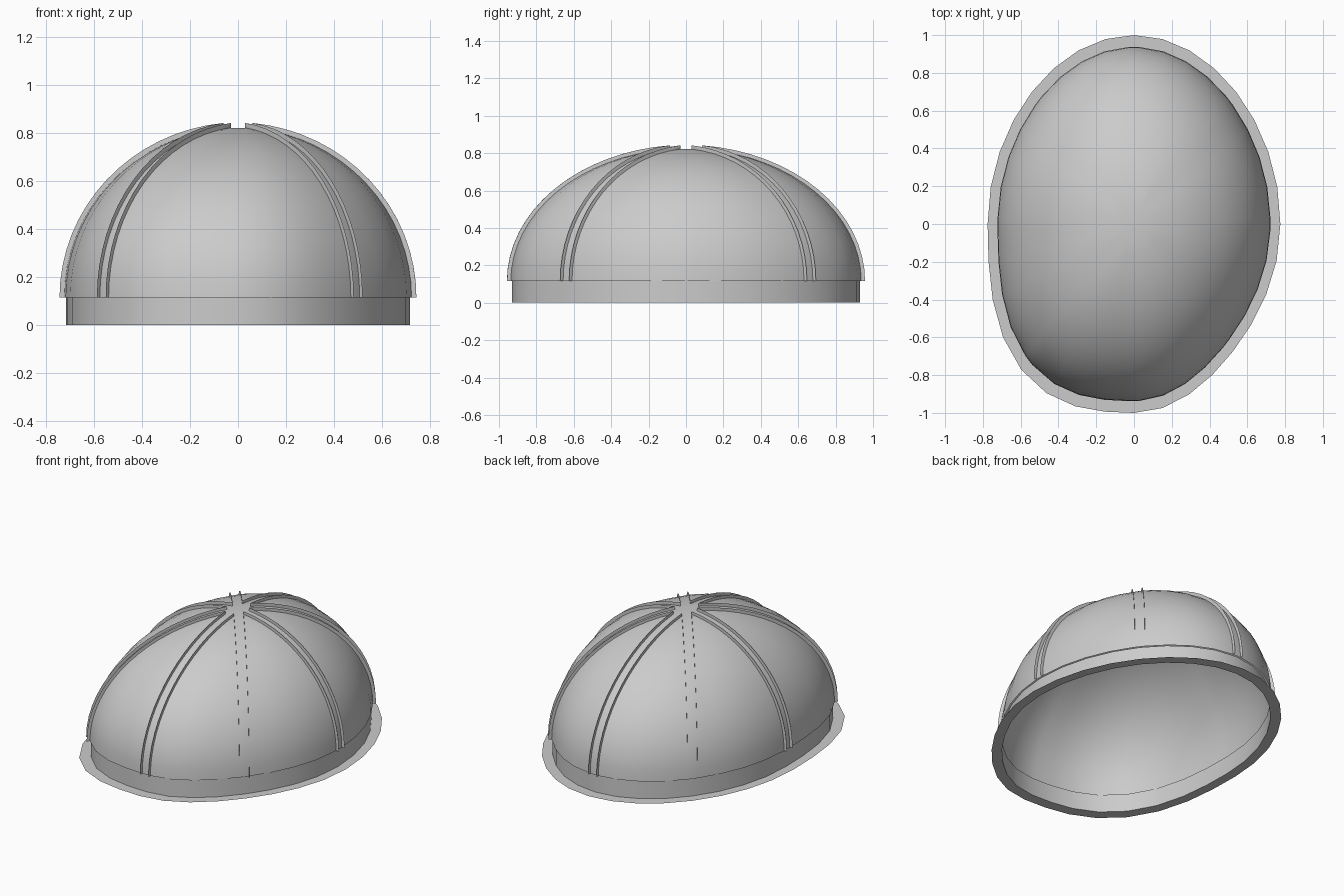
import bpy, bmesh, math
from mathutils import Vector

if "Cube" in bpy.data.objects:
    bpy.data.objects.remove(bpy.data.objects["Cube"])

BAND_TOP, DOME_H, HALF_RIB, RAISE = 0.115, 0.71, 0.029, 0.02
RINGS, TOP_RHO = 16, 0.1
PHI = [math.acos(TOP_RHO) * j / RINGS for j in range(RINGS + 1)]
BULGE = [-0.012, -0.012, 0.09, -0.045]   # uneven fullness of each quarter


def outline(t, a, b):
    """Lopsided oval seen from above."""
    k = 1 + BULGE[int(t // (math.pi / 2)) % 4] * math.sin(2 * t) ** 2
    return Vector((a * math.cos(t), b * math.sin(t))) * k


def dome_outline(t):
    return outline(t, 0.723, 0.938)


def at(p, z):
    return Vector((p.x, p.y, z))


def strip(low, high):
    return [(low[k], low[k + 1], high[k + 1], high[k]) for k in range(len(low) - 1)]


def make_object(name, faces):
    """Build a mesh from faces given as lists of points, welding shared corners."""
    bm = bmesh.new()
    for f in faces:
        bm.faces.new([bm.verts.new(p) for p in f])
    bmesh.ops.remove_doubles(bm, verts=bm.verts, dist=1e-4)
    mesh = bpy.data.meshes.new(name)
    bm.to_mesh(mesh)
    bm.free()
    ob = bpy.data.objects.new(name, mesh)
    bpy.context.collection.objects.link(ob)
    bpy.ops.object.select_all(action='DESELECT')
    bpy.context.view_layer.objects.active = ob
    ob.select_set(True)
    bpy.ops.object.shade_smooth_by_angle(angle=math.radians(30))


def edge_angle(i, side):
    """Angle where the edge line of rib i crosses the outline."""
    d = dome_outline(i * math.pi / 4).normalized()
    t = i * math.pi / 4
    for _ in range(30):
        p = dome_outline(t)
        t += (side * HALF_RIB - (d.x * p.y - d.y * p.x)) * 0.8
    return t


# Panel grids between neighbouring ribs, leaving parallel-sided lanes for the ribs
dirs = [dome_outline(i * math.pi / 4).normalized() for i in range(8)]
panels = []
for i in range(8):
    a, b = dirs[i], dirs[(i + 1) % 8]
    corner = (a + b) * HALF_RIB / abs(a.x * b.y - a.y * b.x)
    t0, t1 = edge_angle(i, 1), edge_angle(i + 1, -1)
    base = [dome_outline(t0 + (t1 - t0) * k / 4) for k in range(5)]
    grid = []
    for phi in PHI:
        s = (math.cos(phi) - TOP_RHO) / (1 - TOP_RHO)
        z = BAND_TOP + DOME_H * math.sin(phi)
        grid.append([at(corner.lerp(p, s), z) for p in base])
    panels.append(grid)

# Dome: panels, lanes between them and the star at the crown
faces = []
for i, grid in enumerate(panels):
    for j in range(RINGS):
        quads = strip(grid[j], grid[j + 1])
        faces += [q[:3] for q in quads] if j == RINGS - 1 else quads
        faces += strip([panels[i - 1][j][-1], grid[j][0]],
                       [panels[i - 1][j + 1][-1], grid[j + 1][0]])
faces.append([grid[-1][0] for grid in panels])
make_object("dome", faces)

# Thin upright seam fins along both edges of every lane
faces = []
for i, d in enumerate(dirs):
    for edge in ([g[-1] for g in panels[i - 1]], [g[0] for g in panels[i]]):
        raised = [p + at(d * math.cos(f), math.sin(f)) * RAISE for p, f in zip(edge, PHI)]
        faces += strip(edge, raised)
make_object("seam_fins", faces)

# Upright band under the dome
angles = [2 * math.pi * k / 32 for k in range(33)]
wall = [outline(t, 0.715, 0.93) for t in angles]
make_object("band", strip([at(p, 0) for p in wall], [at(p, BAND_TOP) for p in wall]))

# Thin flat brim on the ground
rim = [outline(t, 0.775, 1.0) for t in angles]
make_object("brim", strip([at(p, 0) for p in rim], [at(p, 0) for p in wall]))
